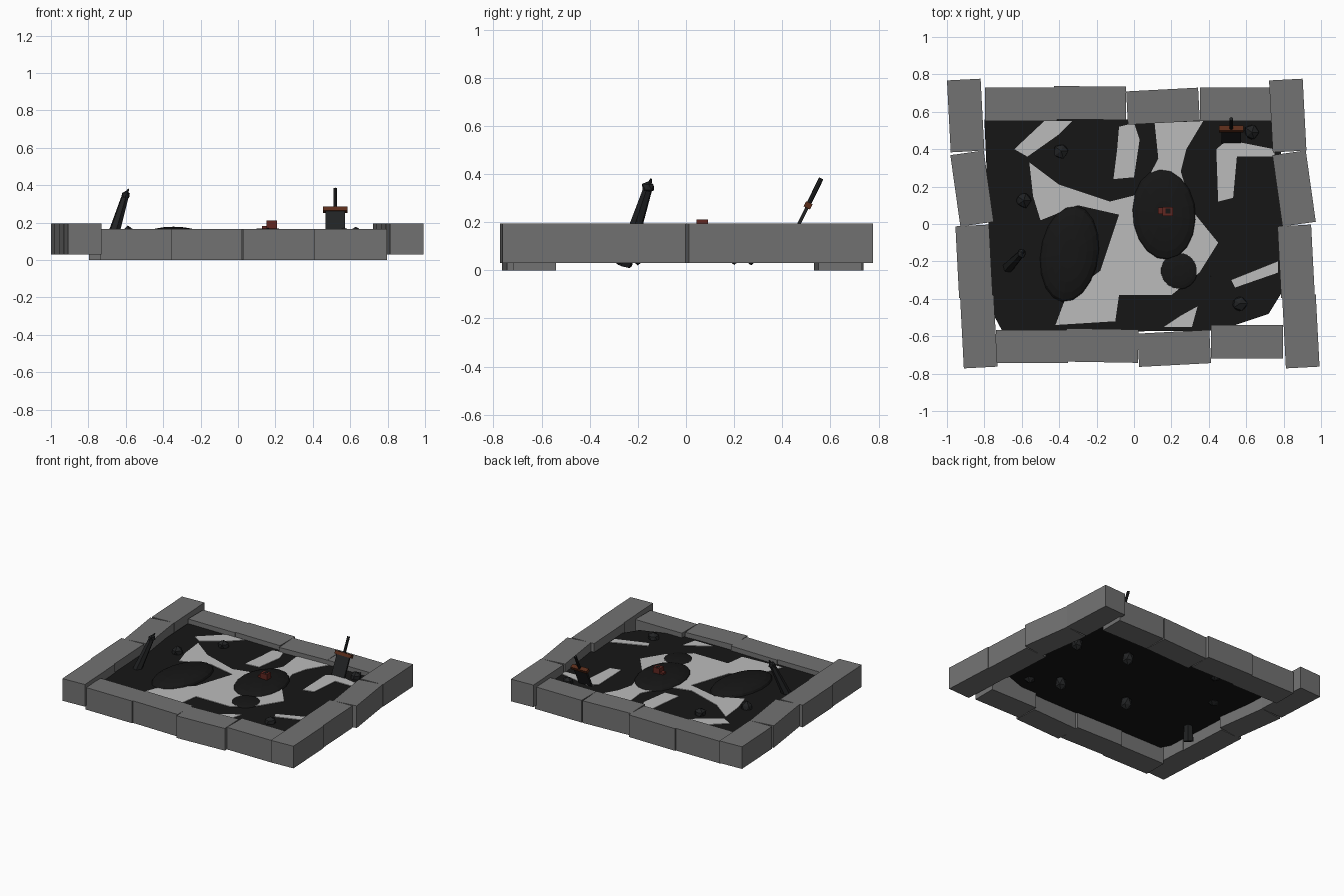
import bpy, bmesh, math, random
from mathutils import Vector, Matrix

if "Cube" in bpy.data.objects:
    bpy.data.objects.remove(bpy.data.objects["Cube"])
random.seed(4)

def mat(name, c):
    m = bpy.data.materials.new(name)
    m.diffuse_color = (*c, 1)
    m.use_nodes = True
    m.node_tree.nodes["Principled BSDF"].inputs["Base Color"].default_value = m.diffuse_color
    return m

STONE = mat("stone", (.17, .17, .17))
TAR = mat("tar", (.008, .008, .008))
SHEEN = mat("sheen", (.5, .5, .5))
ROCK = mat("rock", (.015, .016, .017))
RUST = mat("rust", (.1, .025, .01))
RED = mat("red", (.12, .02, .015))

def finish(bm, name, m):
    bmesh.ops.recalc_face_normals(bm, faces=bm.faces)
    me = bpy.data.meshes.new(name)
    bm.to_mesh(me)
    bm.free()
    me.materials.append(m)
    ob = bpy.data.objects.new(name, me)
    bpy.context.collection.objects.link(ob)
    return ob

def box(name, c, s, m, rot=Matrix()):
    bm = bmesh.new()
    bmesh.ops.create_cube(bm, size=1, matrix=Matrix.Translation(c) @ rot @ Matrix.Diagonal((*s, 1)))
    return finish(bm, name, m)

def slab(name, pts, z0, z1, m):
    bm = bmesh.new()
    f = bm.faces.new([bm.verts.new((x, y, z0)) for x, y in pts])
    r = bmesh.ops.extrude_face_region(bm, geom=[f])
    bmesh.ops.translate(bm, vec=(0, 0, z1 - z0), verts=[v for v in r["geom"] if isinstance(v, bmesh.types.BMVert)])
    return finish(bm, name, m)

def rod(name, a, b, r0, r1, m, n=6):
    a, b = Vector(a), Vector(b)
    bm = bmesh.new()
    M = Matrix.Translation((a + b) / 2) @ (b - a).to_track_quat('Z', 'Y').to_matrix().to_4x4()
    bmesh.ops.create_cone(bm, cap_ends=True, segments=n, radius1=r0, radius2=r1, depth=(b - a).length, matrix=M)
    return finish(bm, name, m)

def lump(name, c, s, m, jitter=.15):
    bm = bmesh.new()
    bmesh.ops.create_icosphere(bm, subdivisions=1, radius=1)
    for v in bm.verts:
        v.co *= 1 + random.uniform(-jitter, jitter)
        v.co = Vector((v.co.x * s[0], v.co.y * s[1], v.co.z * s[2])) + Vector(c)
    return finish(bm, name, m)

# stone border: front and back rows rest on the ground, side columns sit higher
rows = [(-.605, .64, 0), (-.235, .647, -.5), (.155, .63, 3), (.545, .64, 0),
        (-.545, -.655, 0), (-.17, -.65, -1), (.215, -.665, 3), (.605, -.63, 0)]
for x, y, a in rows:
    box("row_stone", (x, y, .0825), (.385, .178, .165), STONE, Matrix.Rotation(math.radians(a), 4, 'Z'))
cols = [(-.9, .58, 3), (-.866, .19, 8), (-.855, -.2, 3), (-.83, -.575, 3)]
for x, y, a in cols:
    for dx in (0, 1.722):
        box("side_stone", (x + dx, y, .1125), (.18, .385, .165), STONE, Matrix.Rotation(math.radians(a), 4, 'Z'))

# tar pool
slab("tar_pool", [(-.8, .56), (.78, .56), (.79, .2), (.8, -.35), (.72, -.48), (.45, -.57),
                  (-.7, -.58), (-.77, -.45), (-.78, .1)], .115, .13, TAR)

# pale reflections lying on the pool
patches = [
    [(-.56, .33), (-.4, .21), (-.13, .12), (.03, .16), (.13, .35), (.11, .54), (.37, .55), (.28, .4),
     (.25, .28), (.32, .06), (.45, -.1), (.35, -.26), (.2, -.38), (-.08, -.38), (-.1, -.52), (-.42, -.54),
     (-.36, -.38), (-.18, -.25), (-.08, .05), (-.3, .1), (-.5, .02), (-.54, .15)],
    [(-.64, .4), (-.48, .55), (-.33, .55), (-.4, .48), (-.57, .36)],
    [(-.08, .52), (0, .54), (.03, .45), (0, .25), (-.11, .24), (-.09, .4)],
    [(.44, .4), (.5, .45), (.75, .4), (.75, .36), (.55, .36), (.53, .14), (.45, .12)],
    [(.52, -.3), (.77, -.2), (.77, -.26), (.54, -.34)],
    [(.16, -.55), (.25, -.49), (.34, -.44), (.31, -.55)]]
for p in patches:
    slab("reflection", p, .129, .134, SHEEN)

# tar bubbles
for x, y, rx, ry, h, a in [(-.345, -.16, .155, .26, .048, -8), (.16, .05, .17, .245, .04, 5),
                           (.24, -.25, .1, .1, .015, 0)]:
    bm = bmesh.new()
    M = Matrix.Translation((x, y, .13)) @ Matrix.Rotation(math.radians(a), 4, 'Z') @ Matrix.Diagonal((rx, ry, h, 1))
    bmesh.ops.create_uvsphere(bm, u_segments=18, v_segments=10, radius=1, matrix=M)
    bmesh.ops.bisect_plane(bm, geom=bm.verts[:] + bm.edges[:] + bm.faces[:],
                           plane_co=(0, 0, .125), plane_no=(0, 0, 1), clear_inner=True)
    finish(bm, "tar_bubble", TAR)

# rocks above the surface and lumps under it
for x, y in [(-.39, .39), (-.59, .125), (.63, .49), (.565, -.425)]:
    lump("rock", (x, y, .135), (.043, .043, .045), ROCK)
for x, y in [(.67, .2), (.28, .27), (.41, -.28), (-.1, -.2)]:
    lump("under_lump", (x, y, .075), (.042, .042, .055), ROCK, .05)

# half-sunken branch with a knob
rod("branch", (-.7, -.26, .025), (-.605, -.16, .335), .038, .02, ROCK)
lump("branch_knob", (-.6, -.155, .345), (.028, .028, .028), ROCK)
rod("branch_tip", (-.6, -.155, .35), (-.585, -.145, .38), .012, .004, ROCK)

# tilted sword: blade, guard, grip
tilt = Matrix.Rotation(math.radians(-26), 4, 'X')
def on_sword(t):
    return Vector((.52, .507, .27)) + tilt.to_3x3() @ Vector((0, 0, t))
box("blade", on_sword(-.09), (.105, .014, .18), ROCK, tilt)
box("guard", on_sword(0), (.132, .03, .024), RUST, tilt)
rod("grip", on_sword(.01), on_sword(.125), .01, .01, ROCK, 8)

# red relic on the bubble
box("relic", (.18, .068, .188), (.055, .048, .045), RED)
box("relic_foot", (.15, .07, .175), (.045, .035, .016), RED)
box("relic_hole", (.182, .07, .21), (.026, .026, .004), TAR)
